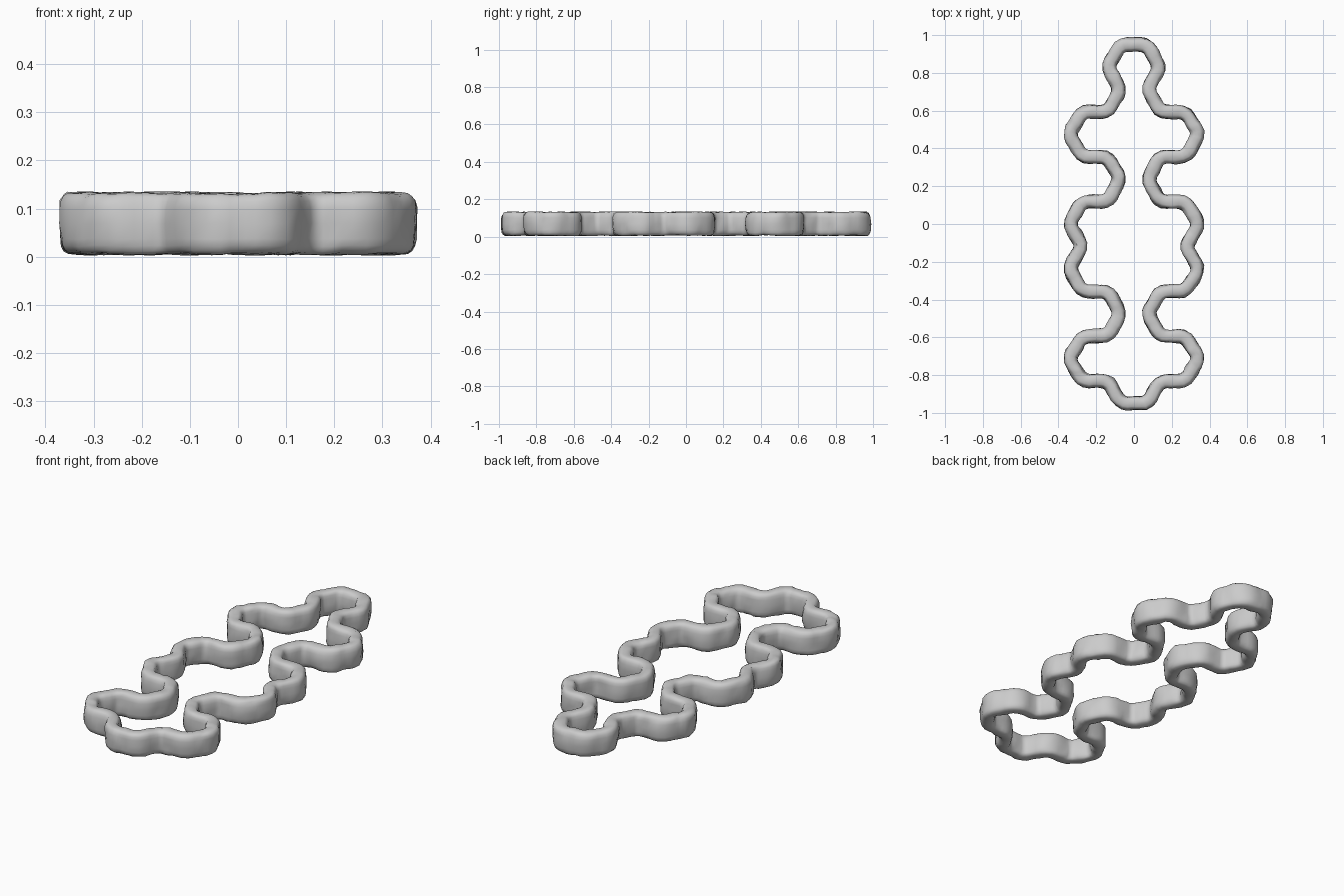
import bpy, bmesh, math
from mathutils import Vector, noise

if "Cube" in bpy.data.objects:
    bpy.data.objects.remove(bpy.data.objects["Cube"])

STEP = 0.1187                        # half height of one hex cell
COLS = [0.072, 0.138, 0.273, 0.345]  # the column positions of hex corners
HALF_W, Z_MID, HALF_H = 0.037, 0.069, 0.064

# Right half of the hex border, top to bottom: (column, row)
cells = [(0, 8), (1, 7), (0, 6), (1, 5), (2, 5), (3, 4), (2, 3), (1, 3), (0, 2),
         (1, 1), (2, 1), (3, 0), (2, -1), (3, -2), (2, -3), (1, -3), (0, -4),
         (1, -5), (2, -5), (3, -6), (2, -7), (1, -7), (0, -8)]
right = [Vector((COLS[c], r * STEP, 0)) for c, r in cells]
left = [Vector((-p.x, p.y, 0)) for p in reversed(right)]
corners = right + left


def round_corners(pts, cut):
    """Chamfer each corner of a closed path twice."""
    for _ in range(2):
        new = []
        for i, p in enumerate(pts):
            new.append(p.lerp(pts[i - 1], cut))
            new.append(p.lerp(pts[(i + 1) % len(pts)], cut))
        pts = new
    return pts


def resample(pts, gap):
    out = []
    for i, p in enumerate(pts):
        q = pts[(i + 1) % len(pts)]
        n = max(1, round((q - p).length / gap))
        out += [p.lerp(q, k / n) for k in range(n)]
    return out


def sgn_pow(v, e):
    return math.copysign(abs(v) ** e, v)


path = resample(round_corners(corners, 0.16), 0.018)
SIDES = 20

# Rocky wall: rounded-box section swept round the path, roughened by noise
bm = bmesh.new()
rings = []
for i, p in enumerate(path):
    t = (path[(i + 1) % len(path)] - path[i - 1]).normalized()
    side = Vector((t.y, -t.x, 0))
    ring = []
    for k in range(SIDES):
        a = 2 * math.pi * k / SIDES
        u, v = sgn_pow(math.cos(a), 0.6), sgn_pow(math.sin(a), 0.6)
        co = p + side * (HALF_W * u) + Vector((0, 0, Z_MID + HALF_H * v))
        out = (side * u + Vector((0, 0, v * 0.6))).normalized()
        rough = 0.006 * noise.noise(co * 14) + 0.004 * noise.noise(co * 38)
        co += out * rough
        co.z = min(max(co.z, 0.003), 0.135)
        ring.append(bm.verts.new(co))
    rings.append(ring)
for i, ring in enumerate(rings):
    nxt = rings[(i + 1) % len(rings)]
    for k in range(SIDES):
        j = (k + 1) % SIDES
        bm.faces.new((ring[k], ring[j], nxt[j], nxt[k]))
bmesh.ops.recalc_face_normals(bm, faces=bm.faces)

mesh = bpy.data.meshes.new("rock_border")
bm.to_mesh(mesh)
bm.free()
border = bpy.data.objects.new("rock_border", mesh)
bpy.context.collection.objects.link(border)
bpy.context.view_layer.objects.active = border
border.select_set(True)
bpy.ops.object.shade_smooth_by_angle(angle=math.radians(45))
